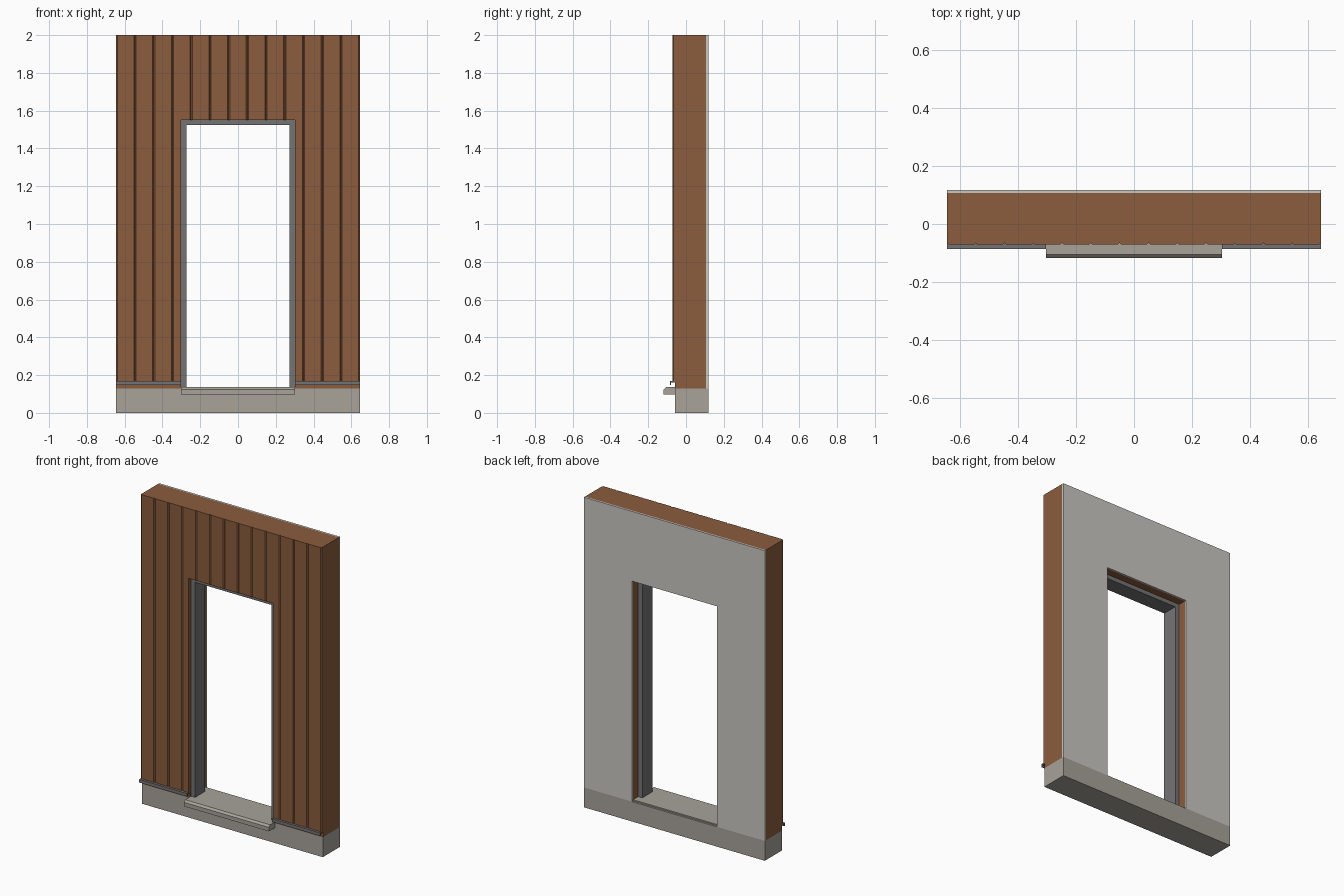
import bpy
import bmesh
from mathutils import Vector

if "Cube" in bpy.data.objects:
    bpy.data.objects.remove(bpy.data.objects["Cube"])


def material(name, rgb):
    m = bpy.data.materials.new(name)
    m.diffuse_color = (*rgb, 1)
    m.use_nodes = True
    m.node_tree.nodes["Principled BSDF"].inputs["Base Color"].default_value = m.diffuse_color
    return m


WOOD = material("brown wood", (0.258, 0.107, 0.047))
CONCRETE = material("warm grey concrete", (0.392, 0.366, 0.323))
PLASTER = material("pale plaster", (0.60, 0.58, 0.54))
METAL = material("dark grey metal", (0.178, 0.175, 0.175))

W = 0.645          # half width of the wall
D = 0.303          # half width of the door opening
HEAD = 1.55        # top of the door opening
BASE = 0.128       # top of the plinth
FRONT, CORE, BACK, SKIN = -0.071, -0.057, 0.107, 0.118


def prism(bm, pts, axis, a, b):
    """Extrude a 2D outline along an axis from a to b."""
    place = {"x": lambda p, t: (t, p[0], p[1]),
             "y": lambda p, t: (p[0], t, p[1]),
             "z": lambda p, t: (p[0], p[1], t)}[axis]
    face = bm.faces.new([bm.verts.new(place(p, a)) for p in pts])
    res = bmesh.ops.extrude_face_region(bm, geom=[face])
    shift = Vector(place((0, 0), b - a))
    verts = [g for g in res["geom"] if isinstance(g, bmesh.types.BMVert)]
    bmesh.ops.translate(bm, verts=verts, vec=shift)


def make(name, mat, *prisms):
    bm = bmesh.new()
    for p in prisms:
        prism(bm, *p)
    bmesh.ops.recalc_face_normals(bm, faces=bm.faces)
    me = bpy.data.meshes.new(name)
    bm.to_mesh(me)
    bm.free()
    me.materials.append(mat)
    ob = bpy.data.objects.new(name, me)
    bpy.context.collection.objects.link(ob)
    return ob


def rect(x0, x1, y0, y1):
    return [(x0, y0), (x1, y0), (x1, y1), (x0, y1)]


def arch(outer, top, inner, head, bottom):
    """Upside-down U outline around a doorway."""
    return [(-outer, bottom), (-outer, top), (outer, top), (outer, bottom),
            (inner, bottom), (inner, head), (-inner, head), (-inner, bottom)]


# Plinth, timber core and inner plaster skin
make("plinth", CONCRETE, (rect(-W, W, CORE, SKIN), "z", 0, BASE))
make("wall_core", WOOD, (arch(W, 2, D, HEAD, BASE), "y", CORE, BACK))
make("plaster_skin", PLASTER, (arch(W, 2, D, HEAD, BASE), "y", BACK, SKIN))

# Vertical boards with chamfered edges, trimmed around the doorway
COUNT, C, FLASH_TOP = 13, 0.006, 0.168
step = 2 * W / COUNT


def board(x0, x1, left=True, right=True):
    """Board outline; a trimmed side has no chamfer."""
    pts = [(x0, CORE)]
    pts += [(x0, FRONT + C), (x0 + C, FRONT)] if left else [(x0, FRONT)]
    pts += [(x1 - C, FRONT), (x1, FRONT + C)] if right else [(x1, FRONT)]
    return pts + [(x1, CORE)]


boards = []
for i in range(COUNT):
    x0 = -W + i * step
    x1 = x0 + step
    if x1 <= -D or x0 >= D:
        boards.append((board(x0, x1), "z", FLASH_TOP, 2))
    elif x0 < -D:
        boards.append((board(x0, -D, right=False), "z", FLASH_TOP, 2))
        boards.append((board(-D, x1, left=False), "z", HEAD, 2))
    elif x1 > D:
        boards.append((board(x0, D, right=False), "z", HEAD, 2))
        boards.append((board(D, x1, left=False), "z", FLASH_TOP, 2))
    else:
        boards.append((board(x0, x1), "z", HEAD, 2))
make("cladding_boards", WOOD, *boards)

# Drip flashing under the boards, either side of the doorway
drip = [(CORE, 0.160), (CORE, FLASH_TOP), (-0.086, FLASH_TOP),
        (-0.086, 0.148), (-0.079, 0.148), (-0.079, 0.160)]
make("drip_flashing", METAL, (drip, "x", -W, -D), (drip, "x", D, W))

# Door frame
make("door_frame", METAL,
     (arch(D, HEAD, 0.273, 1.523, 0.135), "y", -0.047, 0.055))

# Door sill with a sloped nose
sill = [(0.106, BASE), (CORE, BASE), (CORE, 0.098), (-0.118, 0.098),
        (-0.118, 0.124), (-0.106, 0.136), (0.106, 0.136)]
make("door_sill", CONCRETE, (sill, "x", -D, D))
